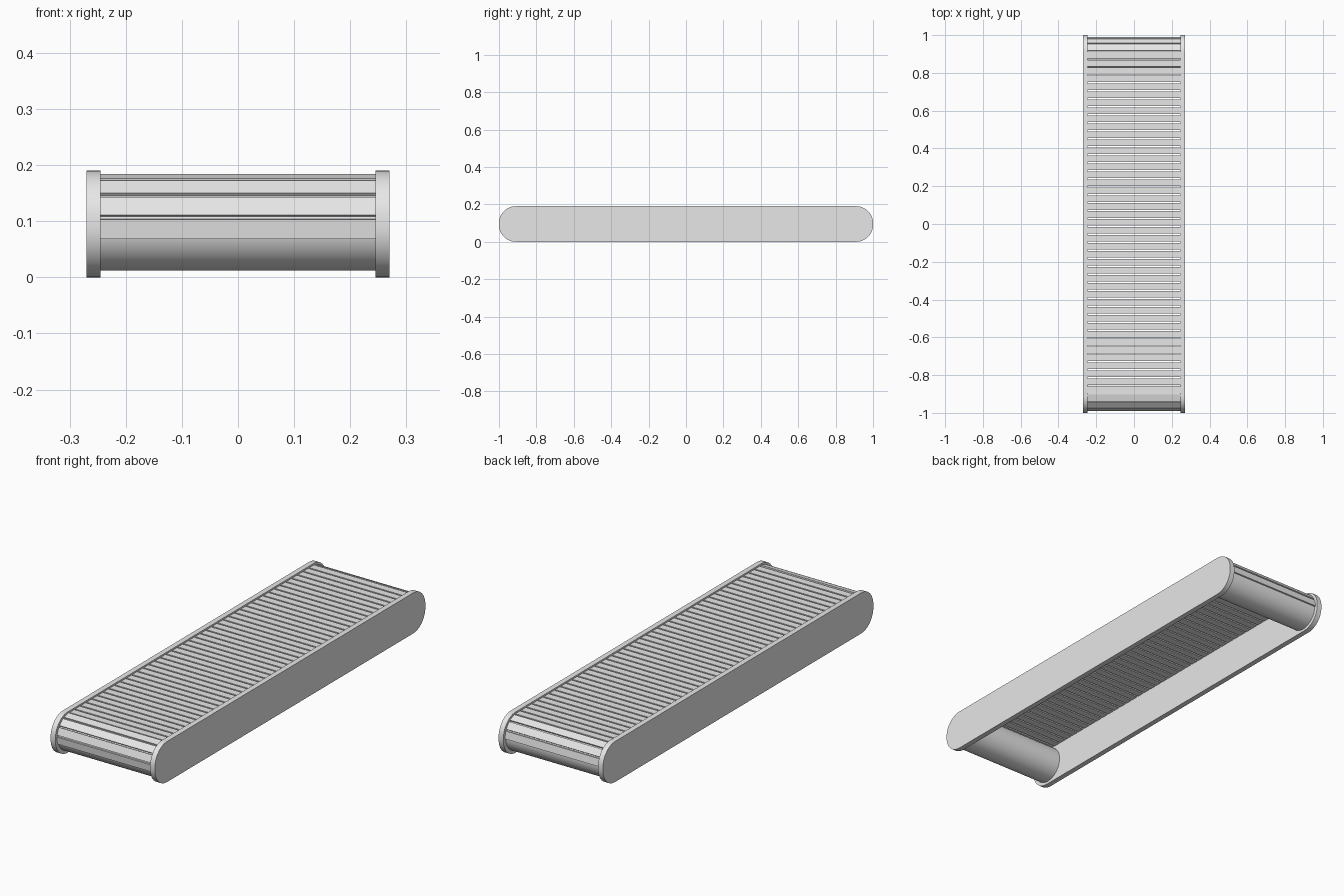
import bpy, bmesh, math
from mathutils import Matrix, Vector

if "Cube" in bpy.data.objects:
    bpy.data.objects.remove(bpy.data.objects["Cube"])

grey = bpy.data.materials.new("light_grey")
grey.diffuse_color = (0.8, 0.8, 0.8, 1)
grey.use_nodes = True
grey.node_tree.nodes["Principled BSDF"].inputs["Base Color"].default_value = grey.diffuse_color

END_Y, MID_Z = 0.9, 0.095      # roller axis
ROLLER_R, BELT_R = 0.083, 0.0875
HALF_W = 0.245                 # inner half width between side plates
PITCH, GAP, THICK = 0.0422, 0.0075, 0.008


def finish(bm, name, smooth=False):
    bmesh.ops.recalc_face_normals(bm, faces=bm.faces)
    mesh = bpy.data.meshes.new(name)
    bm.to_mesh(mesh)
    bm.free()
    mesh.materials.append(grey)
    obj = bpy.data.objects.new(name, mesh)
    bpy.context.collection.objects.link(obj)
    if smooth:
        bpy.context.view_layer.objects.active = obj
        obj.select_set(True)
        bpy.ops.object.shade_smooth_by_angle(angle=math.radians(30))
        obj.select_set(False)
    return obj


def side_plate(name, x0, x1):
    """Long plate with rounded ends, extruded along x."""
    r, n = 0.09, 12
    bm = bmesh.new()
    verts = []
    for k, (sy, sz) in enumerate([(1, 1), (-1, 1), (-1, -1), (1, -1)]):
        for i in range(n + 1):
            a = math.pi / 2 * (k + i / n)
            verts.append(bm.verts.new((x0, sy * (1 - r) + r * math.cos(a),
                                       MID_Z + sz * (0.095 - r) + r * math.sin(a))))
    face = bm.faces.new(verts)
    ext = bmesh.ops.extrude_face_region(bm, geom=[face])
    moved = [v for v in ext["geom"] if isinstance(v, bmesh.types.BMVert)]
    bmesh.ops.translate(bm, verts=moved, vec=(x1 - x0, 0, 0))
    finish(bm, name, True)


def roller(name, y):
    bm = bmesh.new()
    bmesh.ops.create_cone(bm, cap_ends=True, segments=64, radius1=ROLLER_R,
                          radius2=ROLLER_R, depth=2 * HALF_W,
                          matrix=Matrix.Translation((0, y, MID_Z))
                          @ Matrix.Rotation(math.pi / 2, 4, 'Y'))
    finish(bm, name, True)


def belt_point(s):
    """Point on the belt's outer line and its tilt; s = 0 is the front end of the flat run."""
    if s < 0:
        a = s / BELT_R
        return -END_Y + BELT_R * math.sin(a), MID_Z + BELT_R * math.cos(a), -a
    if s > 2 * END_Y:
        a = (s - 2 * END_Y) / BELT_R
        return END_Y + BELT_R * math.sin(a), MID_Z + BELT_R * math.cos(a), -a
    return s - END_Y, MID_Z + BELT_R, 0


# Side plates
side_plate("right_side_plate", HALF_W, 0.27)
side_plate("left_side_plate", -0.27, -HALF_W)

# End rollers
roller("front_roller", -END_Y)
roller("back_roller", END_Y)

# Belt slats, wrapped from the front roller over the top to the back roller
bm = bmesh.new()
for i in range(-4, 46):
    y, z, tilt = belt_point(0.022 + i * PITCH)
    rot = Matrix.Rotation(tilt, 4, 'X')
    place = Matrix.Translation((0, y, z)) @ rot @ Matrix.Translation((0, 0, -THICK / 2))
    bmesh.ops.create_cube(bm, size=1, matrix=place @ Matrix.Diagonal(
        Vector((2 * HALF_W, PITCH - GAP, THICK, 1))))
finish(bm, "belt_slats")
